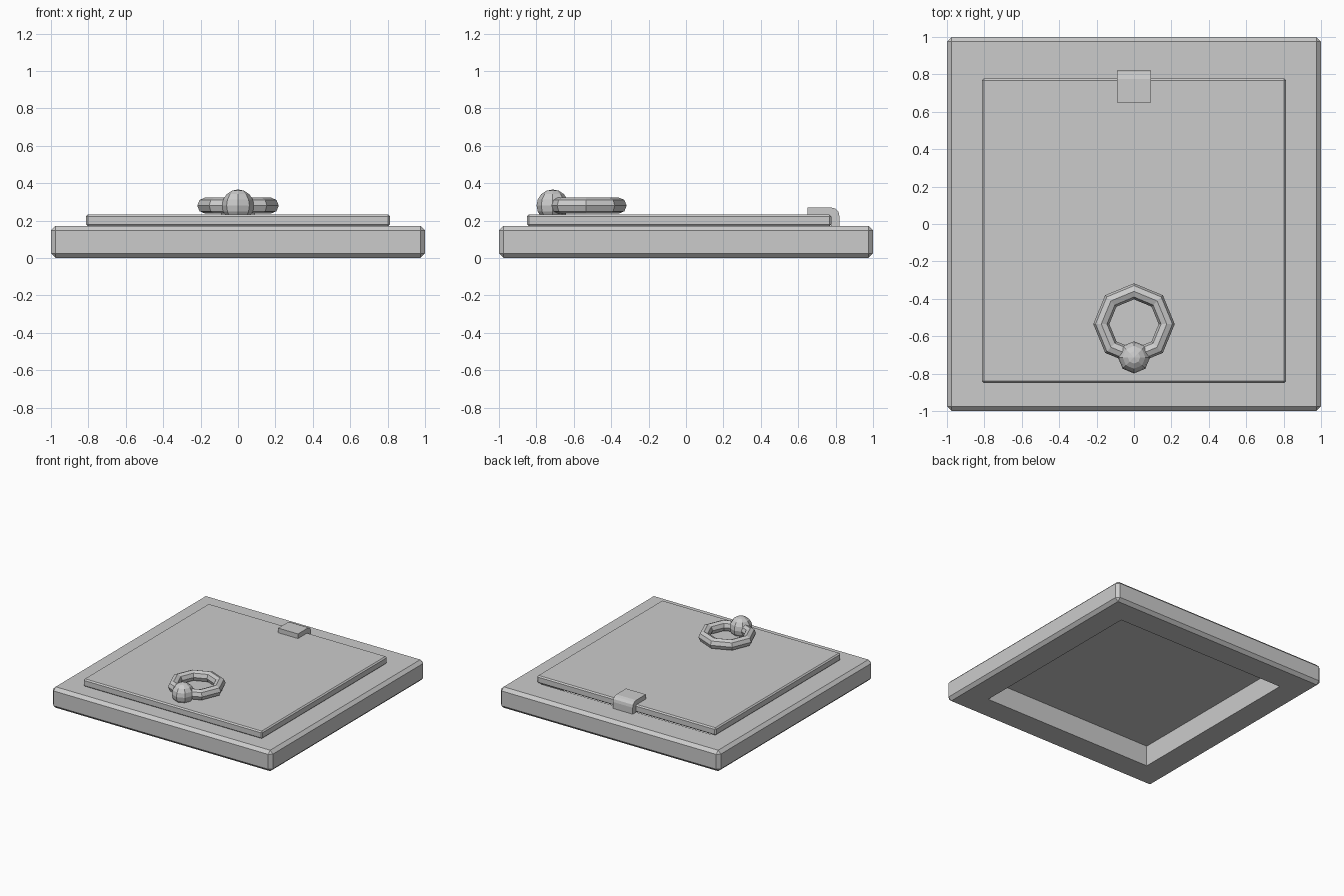
import bpy, bmesh
from math import pi

if "Cube" in bpy.data.objects:
    bpy.data.objects.remove(bpy.data.objects["Cube"])


def box(name, x0, x1, y0, y1, z0, z1):
    bpy.ops.mesh.primitive_cube_add(size=1, location=((x0 + x1) / 2, (y0 + y1) / 2, (z0 + z1) / 2))
    o = bpy.context.object
    o.name = name
    o.scale = (x1 - x0, y1 - y0, z1 - z0)
    bpy.ops.object.transform_apply(location=False, rotation=False, scale=True)
    return o


def bevel(o, width):
    m = o.modifiers.new("Bevel", 'BEVEL')
    m.width = width
    m.segments = 1
    return m


# Frame: chamfered slab with a square opening
frame = box("frame", -1, 1, -1, 1, 0, 0.172)
bevel(frame, 0.025)
cutter = box("opening_cutter", -0.777, 0.777, -0.777, 0.777, -0.2, 0.4)
cutter.hide_render = True
cut = frame.modifiers.new("Opening", 'BOOLEAN')
cut.operation = 'DIFFERENCE'
cut.object = cutter
bpy.context.view_layer.objects.active = frame
for m in list(frame.modifiers):
    bpy.ops.object.modifier_apply(modifier=m.name)
bpy.data.objects.remove(cutter, do_unlink=True)

# Lid resting on the frame, slightly forward
lid = box("lid", -0.813, 0.813, -0.85, 0.777, 0.17, 0.232)
bevel(lid, 0.01)

# Pull ring lying flat
bpy.ops.mesh.primitive_torus_add(major_segments=8, minor_segments=8, major_radius=0.175,
                                 minor_radius=0.043, location=(0, -0.535, 0.28))
bpy.context.object.name = "pull_ring"

# Round knob holding the ring
bpy.ops.mesh.primitive_uv_sphere_add(segments=8, ring_count=8, radius=0.086,
                                     location=(0, -0.713, 0.28))
bpy.context.object.name = "ring_knob"

# Hinge: bent strap profile extruded along x
profile = [(0.65, 0.225), (0.65, 0.27), (0.775, 0.27), (0.80, 0.263), (0.815, 0.247),
           (0.82, 0.225), (0.82, 0.17), (0.775, 0.17), (0.775, 0.225)]
bm = bmesh.new()
face = bm.faces.new([bm.verts.new((-0.09, y, z)) for y, z in profile])
ext = bmesh.ops.extrude_face_region(bm, geom=[face])
bmesh.ops.translate(bm, vec=(0.18, 0, 0),
                    verts=[v for v in ext["geom"] if isinstance(v, bmesh.types.BMVert)])
# keep the start cap closed if the extrusion consumed it
bmesh.ops.holes_fill(bm, edges=[e for e in bm.edges if e.is_boundary], sides=0)
bmesh.ops.recalc_face_normals(bm, faces=bm.faces)
mesh = bpy.data.meshes.new("hinge")
bm.to_mesh(mesh)
bm.free()
bpy.context.collection.objects.link(bpy.data.objects.new("hinge", mesh))
